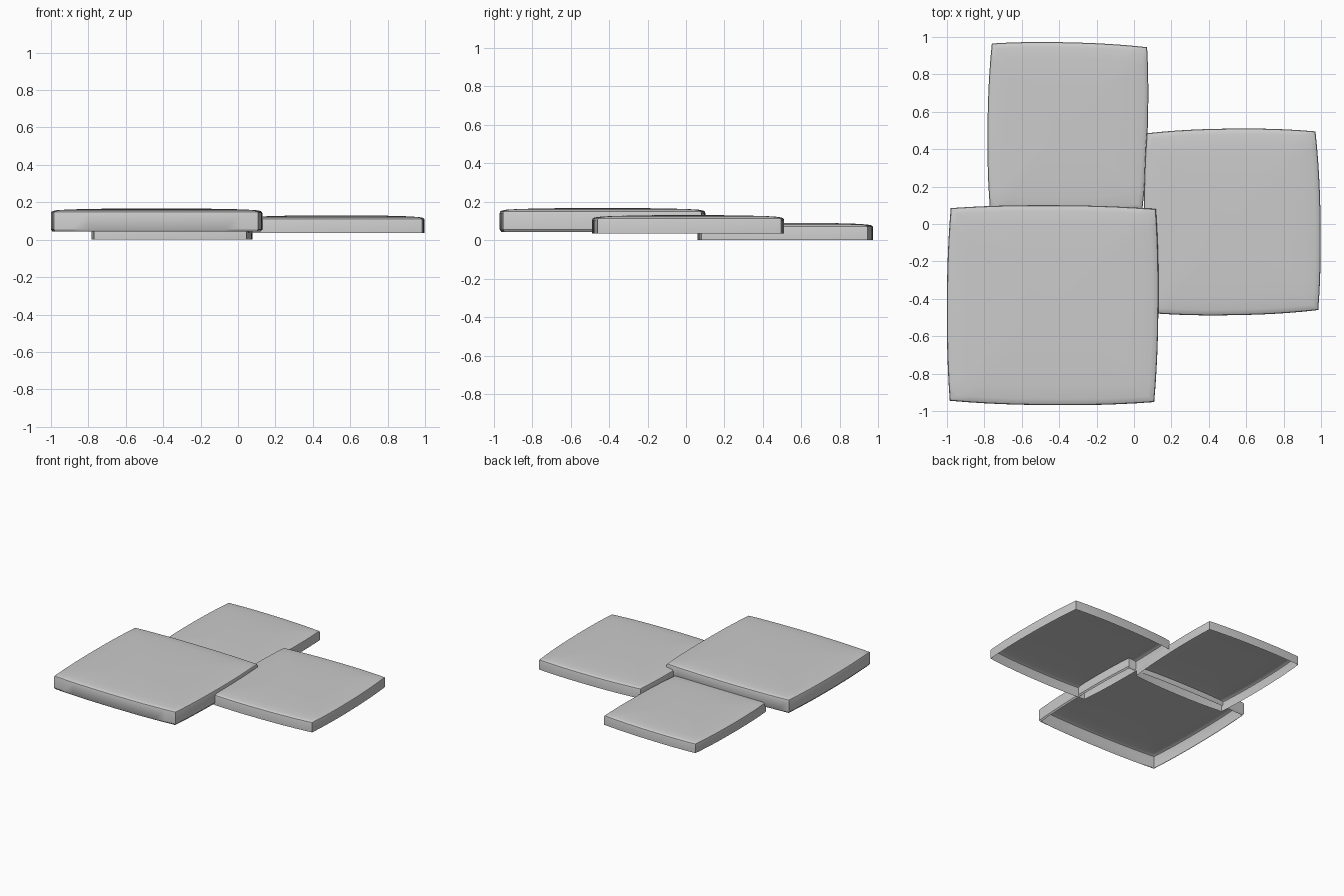
import bpy, bmesh
from mathutils import Vector

if "Cube" in bpy.data.objects:
    bpy.data.objects.remove(bpy.data.objects["Cube"])

N = 12  # segments per side


def outline(corners, bulges):
    """Four-sided loop whose sides bow gently outwards."""
    pts = []
    for i in range(4):
        a, b = Vector(corners[i]), Vector(corners[(i + 1) % 4])
        d = (b - a).normalized()
        normal = Vector((d.y, -d.x))
        for k in range(N):
            t = k / N
            bow = 1 - abs(2 * t - 1) ** 2.3
            pts.append(a.lerp(b, t) + normal * bulges[i] * bow)
    return pts


def slab(name, corners, bulges, rings):
    """Open-bottomed pillow slab lofted from (scale, z) rings."""
    loop = outline(corners, bulges)
    centre = sum((Vector(c) for c in corners), Vector((0, 0))) / 4
    bm = bmesh.new()
    prev = None
    for s, z in rings[:-1]:
        ring = [bm.verts.new((*(centre + (p - centre) * s), z)) for p in loop]
        if prev:
            for i in range(len(ring)):
                j = (i + 1) % len(ring)
                bm.faces.new((prev[i], prev[j], ring[j], ring[i]))
        prev = ring
    tip = bm.verts.new((*centre, rings[-1][1]))
    for i in range(len(prev)):
        bm.faces.new((prev[i], prev[(i + 1) % len(prev)], tip))
    mesh = bpy.data.meshes.new(name)
    bm.to_mesh(mesh)
    bm.free()
    ob = bpy.data.objects.new(name, mesh)
    bpy.context.collection.objects.link(ob)
    bpy.context.view_layer.objects.active = ob
    ob.select_set(True)
    bpy.ops.object.shade_smooth_by_angle(angle=0.6)
    ob.select_set(False)


def rings(z0, z1, lip=False):
    """Straight wall, rounded shoulder, shallow domed top."""
    base = [(0.985, z0), (1, z0 + 0.012)] if lip else [(1, z0)]
    return base + [(1, z1 - 0.026), (0.994, z1 - 0.018), (0.978, z1 - 0.013),
                   (0.94, z1 - 0.009), (0.82, z1 - 0.005),
                   (0.6, z1 - 0.002), (0.3, z1), (0, z1)]


# Largest, highest slab at the front left
slab("front_slab", [(-0.985, -0.945), (0.108, -0.952), (0.117, 0.08), (-0.98, 0.085)],
     [0.02, 0.018, 0.018, 0.018], rings(0.043, 0.167, True))
# Middle slab on the right
slab("right_slab", [(0.075, -0.475), (0.985, -0.46), (0.97, 0.495), (0.068, 0.485)],
     [0.02, 0.02, 0.02, 0.018], rings(0.035, 0.13))
# Lowest slab at the back
slab("back_slab", [(-0.77, 0.08), (0.045, 0.08), (0.07, 0.945), (-0.76, 0.965)],
     [0.02, 0.016, 0.016, 0.018], rings(0.0, 0.09))
